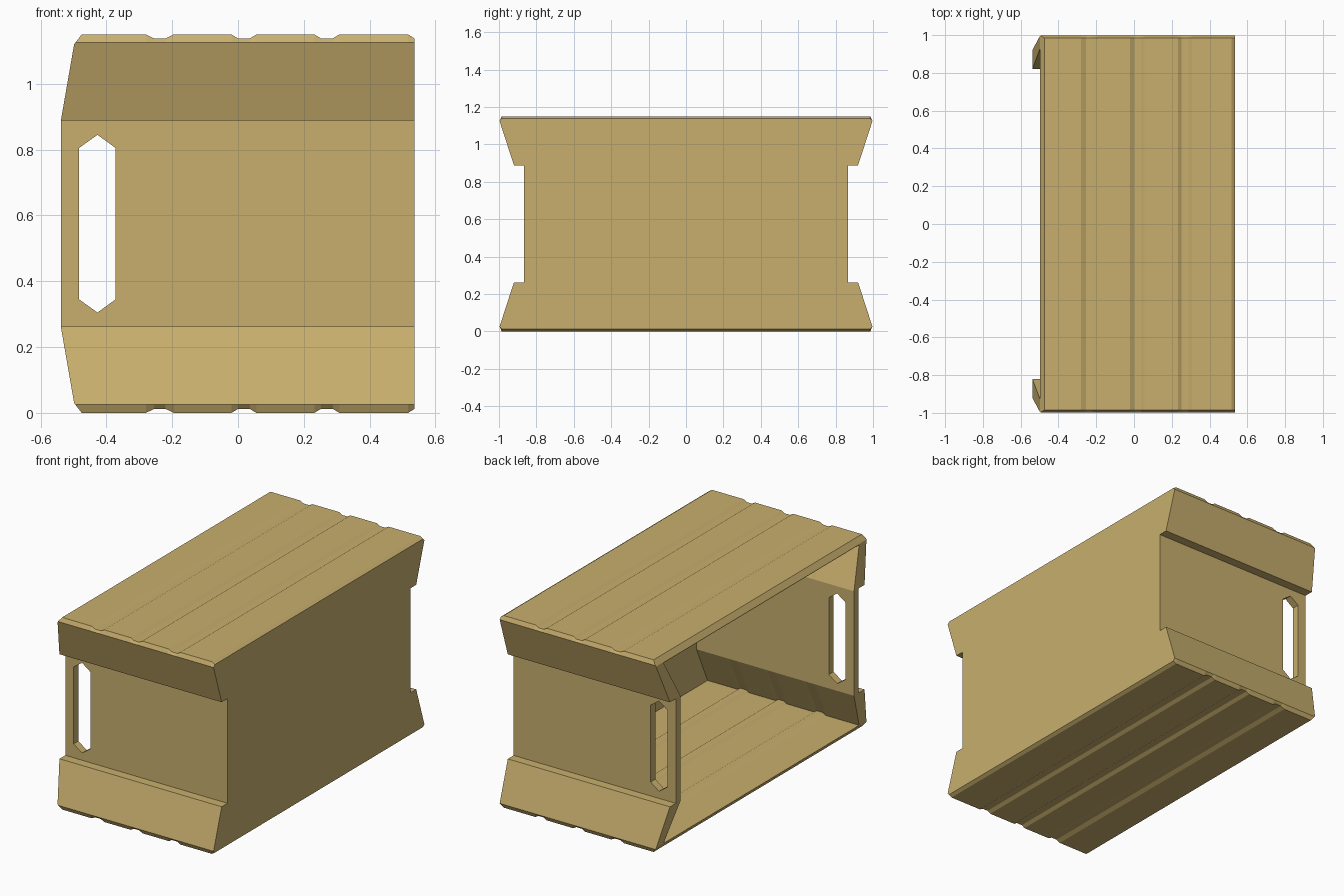
import bpy, bmesh
from mathutils import Vector

if "Cube" in bpy.data.objects:
    bpy.data.objects.remove(bpy.data.objects["Cube"])

H = 1.15      # total height
D = 0.012     # groove depth
tan = bpy.data.materials.new("tan plastic")
tan.diffuse_color = (0.58, 0.43, 0.155, 1)
tan.use_nodes = True
tan.node_tree.nodes["Principled BSDF"].inputs["Base Color"].default_value = tan.diffuse_color

# Slat profile along x: (x, groove depth)
GROOVES = [(-0.28, 0), (-0.255, D), (-0.22, D), (-0.195, 0)]
for g in (-0.02, 0.232):
    GROOVES += [(g, 0), (g + 0.02, D), (g + 0.056, D), (g + 0.076, 0)]


def make(name, bm):
    bmesh.ops.recalc_face_normals(bm, faces=bm.faces)
    me = bpy.data.meshes.new(name)
    bm.to_mesh(me)
    bm.free()
    me.materials.append(tan)
    ob = bpy.data.objects.new(name, me)
    bpy.context.collection.objects.link(ob)
    return ob


def loft(rings):
    """Skin closed rings of equal length and cap both ends."""
    bm = bmesh.new()
    vs = [[bm.verts.new(p) for p in r] for r in rings]
    n = len(vs[0])
    for a, b in zip(vs, vs[1:]):
        for i in range(n):
            j = (i + 1) % n
            bm.faces.new((a[i], a[j], b[j], b[i]))
    bm.faces.new(vs[0])
    bm.faces.new(vs[-1])
    return bm


def section(x, quarter):
    """Mirror a quarter outline (y, z), listed bottom to middle, in y and z."""
    half = quarter + [(y, H - z) for y, z in reversed(quarter)]
    return [(x, y, z) for y, z in half] + [(x, -y, z) for y, z in reversed(half)]


def outer(x, d):
    return section(x, [(0.985, d), (0.997, 0.025), (0.92, 0.262), (0.865, 0.262)])


def inner(x, d):
    return section(x, [(0.925, 0.035 + d), (0.82, 0.262)])


# Crate body: lofted slats, with sloped and chamfered open side
bm = loft([outer(x, d) for x, d in
           [(-0.538, 0)] + GROOVES + [(0.517, 0), (0.536, D)]])
for a, b in (((-0.538, 0.89), (-0.498, 1.12)), ((-0.498, 1.12), (-0.475, 1.15))):
    for flip in (False, True):
        za, zb = (H - a[1], H - b[1]) if flip else (a[1], b[1])
        normal = Vector((-abs(zb - za), 0, (b[0] - a[0]) * (-1 if flip else 1)))
        res = bmesh.ops.bisect_plane(
            bm, geom=bm.verts[:] + bm.edges[:] + bm.faces[:], dist=1e-5,
            plane_co=(a[0], 0, za), plane_no=normal, clear_outer=True)
        cut = [e for e in res["geom_cut"] if isinstance(e, bmesh.types.BMEdge)]
        bmesh.ops.holes_fill(bm, edges=[e for e in cut if e.is_boundary], sides=0)
crate = make("crate_body", bm)

# Cavity and the two hand holes are cut away
cavity = make("cavity_cutter", loft(
    [inner(x, d) for x, d in [(-0.7, 0)] + GROOVES + [(0.505, 0)]]))
hexagon = [(-0.427, 0.305), (-0.372, 0.345), (-0.372, 0.805),
           (-0.427, 0.845), (-0.483, 0.805), (-0.483, 0.345)]
handles = make("hand_hole_cutter", loft(
    [[(x, y, z) for x, z in hexagon] for y in (-1.3, 1.3)]))

for cutter in (cavity, handles):
    mod = crate.modifiers.new(cutter.name, "BOOLEAN")
    mod.operation = "DIFFERENCE"
    mod.solver = "EXACT"
    mod.object = cutter

# Bake the cuts and drop the cutters
bpy.context.view_layer.update()
dg = bpy.context.evaluated_depsgraph_get()
baked = bpy.data.meshes.new_from_object(crate.evaluated_get(dg))
crate.modifiers.clear()
crate.data = baked
for cutter in (cavity, handles):
    bpy.data.objects.remove(cutter)
